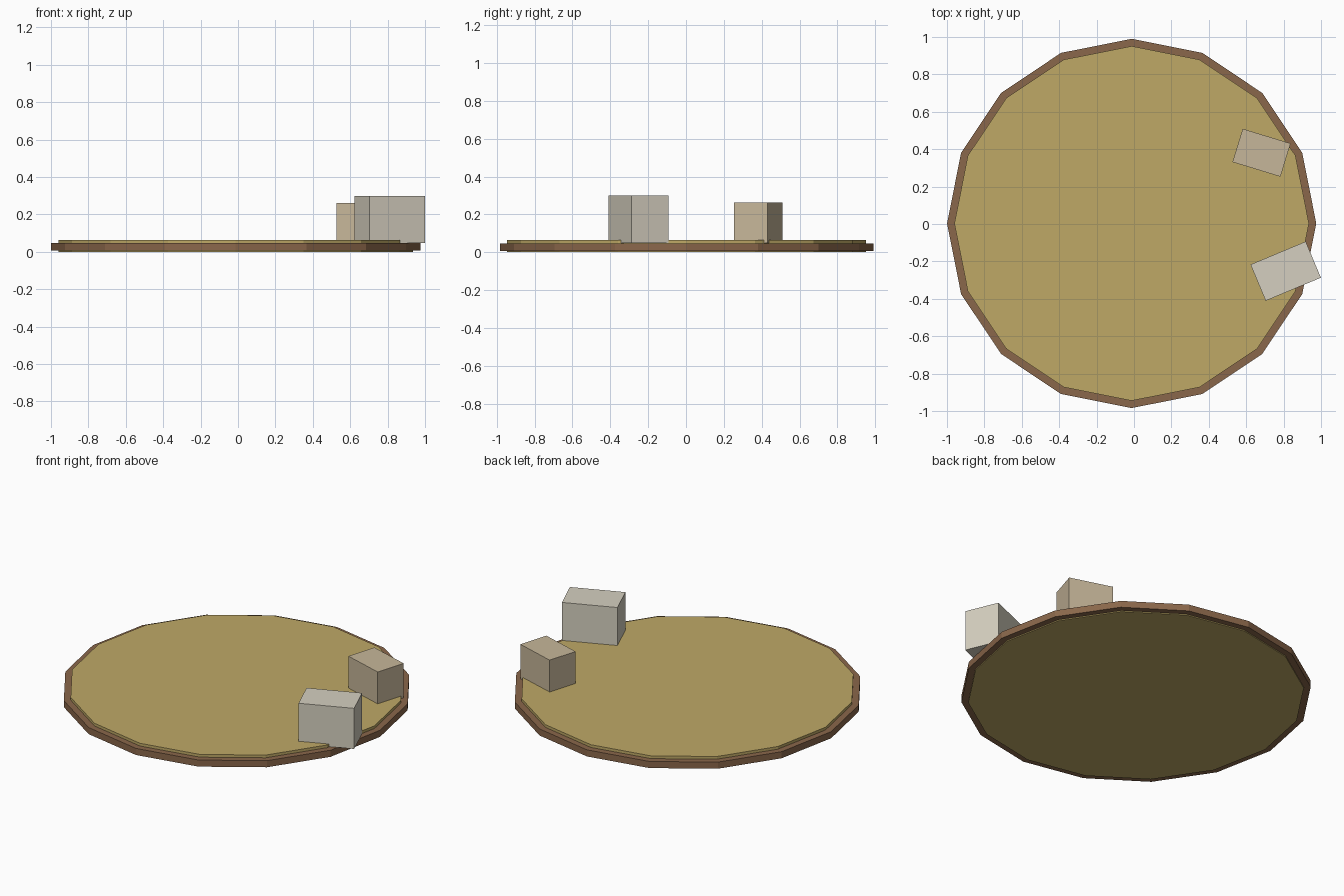
import bpy
import math

cube = bpy.data.objects.get("Cube")
if cube:
    bpy.data.objects.remove(cube, do_unlink=True)


def make_material(name, red, green, blue):
    """Flat material from display colour values, converted to linear."""
    colour = [(c / 255) ** 2.2 for c in (red, green, blue)] + [1]
    mat = bpy.data.materials.new(name)
    mat.use_nodes = True
    mat.diffuse_color = colour
    shader = mat.node_tree.nodes["Principled BSDF"]
    shader.inputs["Base Color"].default_value = colour
    shader.inputs["Roughness"].default_value = 0.9
    return mat


def finish(name, mat):
    obj = bpy.context.object
    obj.name = obj.data.name = name
    obj.data.materials.append(mat)
    return obj


def disc(name, radius, bottom, top, mat):
    """Sixteen-sided slab standing between two heights."""
    bpy.ops.mesh.primitive_cylinder_add(
        vertices=16, radius=radius, depth=top - bottom,
        location=(-0.0125, 0.003, (bottom + top) / 2))
    return finish(name, mat)


def block(name, x, y, size, angle, mat):
    """Box resting on the rim, turned about z."""
    bpy.ops.mesh.primitive_cube_add(
        size=1, location=(x, y, BLOCK_BASE + size[2] / 2),
        rotation=(0, 0, math.radians(angle)))
    obj = finish(name, mat)
    obj.scale = size
    return obj


BLOCK_BASE = 0.048

sand = make_material("sand", 189, 167, 102)
brown = make_material("earth brown", 137, 103, 76)
tan = make_material("tan stone", 197, 181, 152)
pale = make_material("pale stone", 212, 206, 190)

# Round base: brown rim with a slightly thicker sand slab through it
disc("base_rim", 0.987, 0.006, 0.047, brown)
disc("sand_floor", 0.948, 0, 0.064, sand)

# Two stone blocks at the edge
block("back_stone_block", 0.682, 0.381, (0.268, 0.186, 0.214), -17, tan)
block("front_stone_block", 0.811, -0.252, (0.32, 0.21, 0.252), 22.7, pale)
